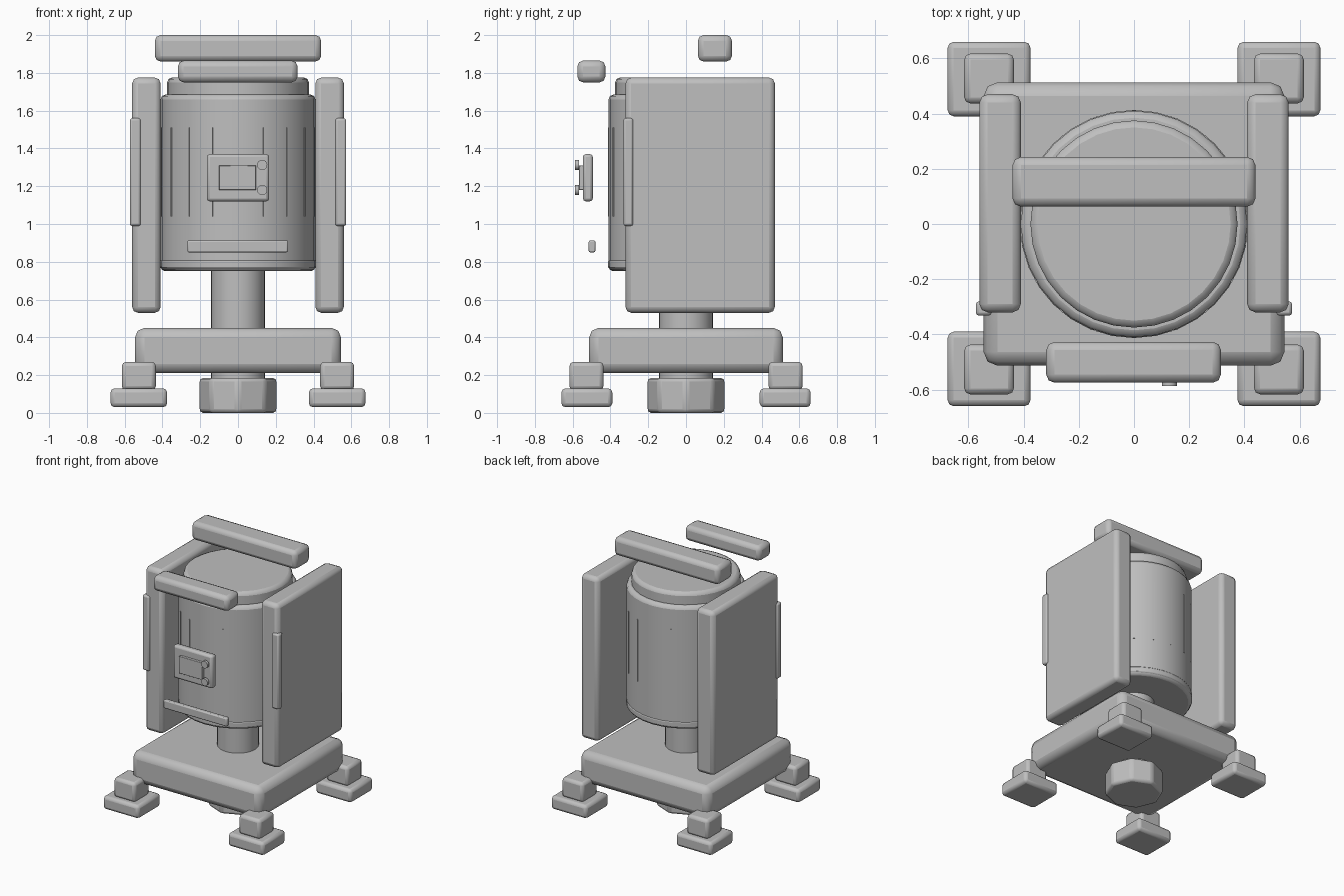
import bpy, bmesh
from math import radians, sin, cos
from mathutils import Matrix

if "Cube" in bpy.data.objects:
    bpy.data.objects.remove(bpy.data.objects["Cube"], do_unlink=True)

GREY = (0.52, 0.52, 0.52, 1)
mat = bpy.data.materials.new("plain_grey")
mat.use_nodes = True
mat.diffuse_color = GREY
mat.node_tree.nodes["Principled BSDF"].inputs["Base Color"].default_value = GREY


def finish(name, bm, bevel=0.0, segments=2):
    """Turn a bmesh into a bevelled, smooth-shaded object."""
    bmesh.ops.recalc_face_normals(bm, faces=bm.faces)
    mesh = bpy.data.meshes.new(name)
    bm.to_mesh(mesh)
    bm.free()
    mesh.materials.append(mat)
    ob = bpy.data.objects.new(name, mesh)
    bpy.context.collection.objects.link(ob)
    if bevel:
        mod = ob.modifiers.new("rounded_edges", "BEVEL")
        mod.width = bevel
        mod.segments = segments
        mod.limit_method = "ANGLE"
        mod.angle_limit = radians(30)
    bpy.ops.object.select_all(action="DESELECT")
    ob.select_set(True)
    bpy.context.view_layer.objects.active = ob
    bpy.ops.object.shade_smooth_by_angle(angle=radians(30))
    return ob


def box(name, x, y, z, bevel):
    """Rounded box given by its (min, max) range on each axis."""
    bm = bmesh.new()
    spans = (x, y, z)
    centre = [(a + b) / 2 for a, b in spans]
    size = [b - a for a, b in spans]
    bmesh.ops.create_cube(bm, size=1,
                          matrix=Matrix.Translation(centre) @ Matrix.Diagonal((*size, 1)))
    return finish(name, bm, bevel)


def cylinder(name, radius, bottom, top, sides, bevel=0.0):
    """Upright cylinder on the central axis."""
    bm = bmesh.new()
    bmesh.ops.create_cone(bm, cap_ends=True, segments=sides, radius1=radius,
                          radius2=radius, depth=top - bottom,
                          matrix=Matrix.Translation((0, 0, (top + bottom) / 2)))
    return finish(name, bm, bevel)


# Base plate, post and the nut below
box("base_plate", (-0.545, 0.545), (-0.513, 0.513), (0.21, 0.45), 0.05)
cylinder("post", 0.143, 0.1, 0.8, 32)
cylinder("bottom_nut", 0.207, 0, 0.185, 8, 0.02)

# Four stepped feet
for sx, side in ((-1, "right"), (1, "left")):
    for sy, end in ((-1, "front"), (1, "back")):
        def span(s, a, b):
            return tuple(sorted((s * a, s * b)))
        box(f"foot_pad_{end}_{side}", span(sx, 0.375, 0.675),
            span(sy, 0.39, 0.66), (0.03, 0.13), 0.022)
        box(f"foot_block_{end}_{side}", span(sx, 0.435, 0.615),
            span(sy, 0.437, 0.617), (0.12, 0.27), 0.022)

    # Side panels with their edge handles
    box(f"side_panel_{side}", span(sx, 0.41, 0.56), (-0.32, 0.47), (0.53, 1.775), 0.03)
    box(f"side_handle_{side}", span(sx, 0.515, 0.573), (-0.332, -0.28), (0.99, 1.56), 0.012)

# Drum, lid and lower rim
cylinder("drum", 0.41, 0.75, 1.685, 32, 0.025)
cylinder("lid", 0.375, 1.66, 1.775, 32, 0.025)
cylinder("drum_rim", 0.413, 0.765, 0.81, 32, 0.008)

# Thin vertical ribs around the drum
for i in range(18):
    turn = Matrix.Rotation(radians(20 * i), 4, "Z")
    bm = bmesh.new()
    bmesh.ops.create_cube(bm, size=1, matrix=turn
                          @ Matrix.Translation((0, -0.403, 1.275))
                          @ Matrix.Diagonal((0.014, 0.018, 0.47, 1)))
    finish(f"drum_rib_{i + 1}", bm)

# Crossbars above
box("top_bar", (-0.44, 0.44), (0.063, 0.243), (1.86, 2.0), 0.03)
box("front_bar", (-0.318, 0.315), (-0.575, -0.427), (1.75, 1.865), 0.03)

# Control panel, screen, knobs and lower strip
box("control_panel", (-0.165, 0.165), (-0.546, -0.493), (1.12, 1.37), 0.016)
box("screen", (-0.1, 0.095), (-0.566, -0.54), (1.18, 1.31), 0.003)
for name, z in (("lower_knob", 1.18), ("upper_knob", 1.313)):
    bm = bmesh.new()
    bmesh.ops.create_cone(bm, cap_ends=True, segments=24, radius1=0.027,
                          radius2=0.027, depth=0.02,
                          matrix=Matrix.Translation((0.128, -0.577, z))
                          @ Matrix.Rotation(radians(90), 4, "X"))
    finish(name, bm)
box("lower_strip", (-0.268, 0.265), (-0.515, -0.48), (0.85, 0.913), 0.008)
